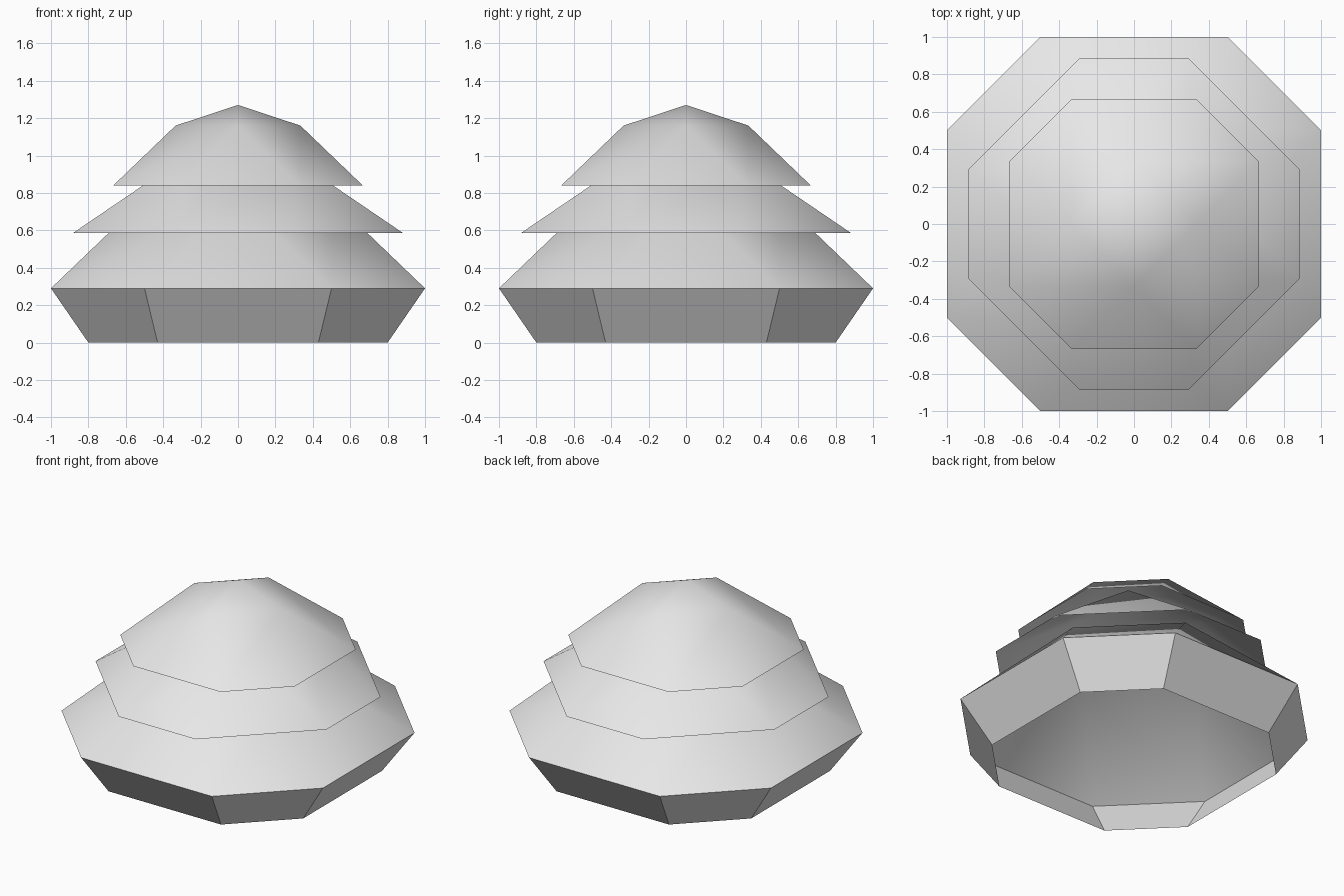
import bpy
import bmesh
from math import pi
from mathutils import Matrix

cube = bpy.data.objects.get("Cube")
if cube:
    bpy.data.objects.remove(cube, do_unlink=True)

# Single light grey material
grey = bpy.data.materials.new("light_grey")
grey.use_nodes = True
colour = (0.8, 0.8, 0.8, 1.0)
grey.diffuse_color = colour
grey.node_tree.nodes["Principled BSDF"].inputs["Base Color"].default_value = colour


def octagon(bm, half, corner, z):
    """Eight vertices counterclockwise, starting with the front edge."""
    verts = []
    for q in range(4):
        turn = Matrix.Rotation(q * pi / 2, 3, 'Z')
        for x in (-corner, corner):
            co = turn @ Matrix.Identity(3).col[0] * x - turn @ Matrix.Identity(3).col[1] * half
            verts.append(bm.verts.new((co.x, co.y, z)))
    return verts


def finish(name, bm, smooth):
    mesh = bpy.data.meshes.new(name)
    bm.to_mesh(mesh)
    bm.free()
    mesh.materials.append(grey)
    for poly in mesh.polygons:
        poly.use_smooth = smooth
    obj = bpy.data.objects.new(name, mesh)
    bpy.context.collection.objects.link(obj)
    return obj


def roof_tier(name, size, z, angle):
    """Open dome: octagonal rim, four-cornered shoulder, low peak."""
    bm = bmesh.new()
    rim = octagon(bm, size, size / 2, 0)
    rise = size * 0.48
    shoulder = []
    for q in range(4):
        a, b = rim[2 * q].co, rim[2 * q + 1].co
        mid = (a + b) / 4
        shoulder.append(bm.verts.new((mid.x, mid.y, rise)))
    peak = bm.verts.new((0, 0, size * 0.645))
    for q in range(4):
        n = (q + 1) % 4
        bm.faces.new((rim[2 * q], rim[2 * q + 1], shoulder[q]))
        bm.faces.new((rim[2 * q + 1], rim[2 * n], shoulder[n], shoulder[q]))
        bm.faces.new((shoulder[q], shoulder[n], peak))
    bm.transform(Matrix.Translation((0, 0, z)) @ Matrix.Rotation(angle, 4, 'Z'))
    return finish(name, bm, True)


# Flared base wall, open below
bm = bmesh.new()
low = octagon(bm, 0.8, 0.43, 0)
high = octagon(bm, 1.0, 0.5, 0.29)
for i in range(8):
    j = (i + 1) % 8
    bm.faces.new((low[i], low[j], high[j], high[i]))
finish("base_wall", bm, False)

# Three stacked roof tiers, the middle one turned an eighth of a circle
roof_tier("lower_roof", 1.0, 0.29, 0)
roof_tier("middle_roof", 0.833, 0.585, pi / 4)
roof_tier("upper_roof", 0.667, 0.84, 0)
